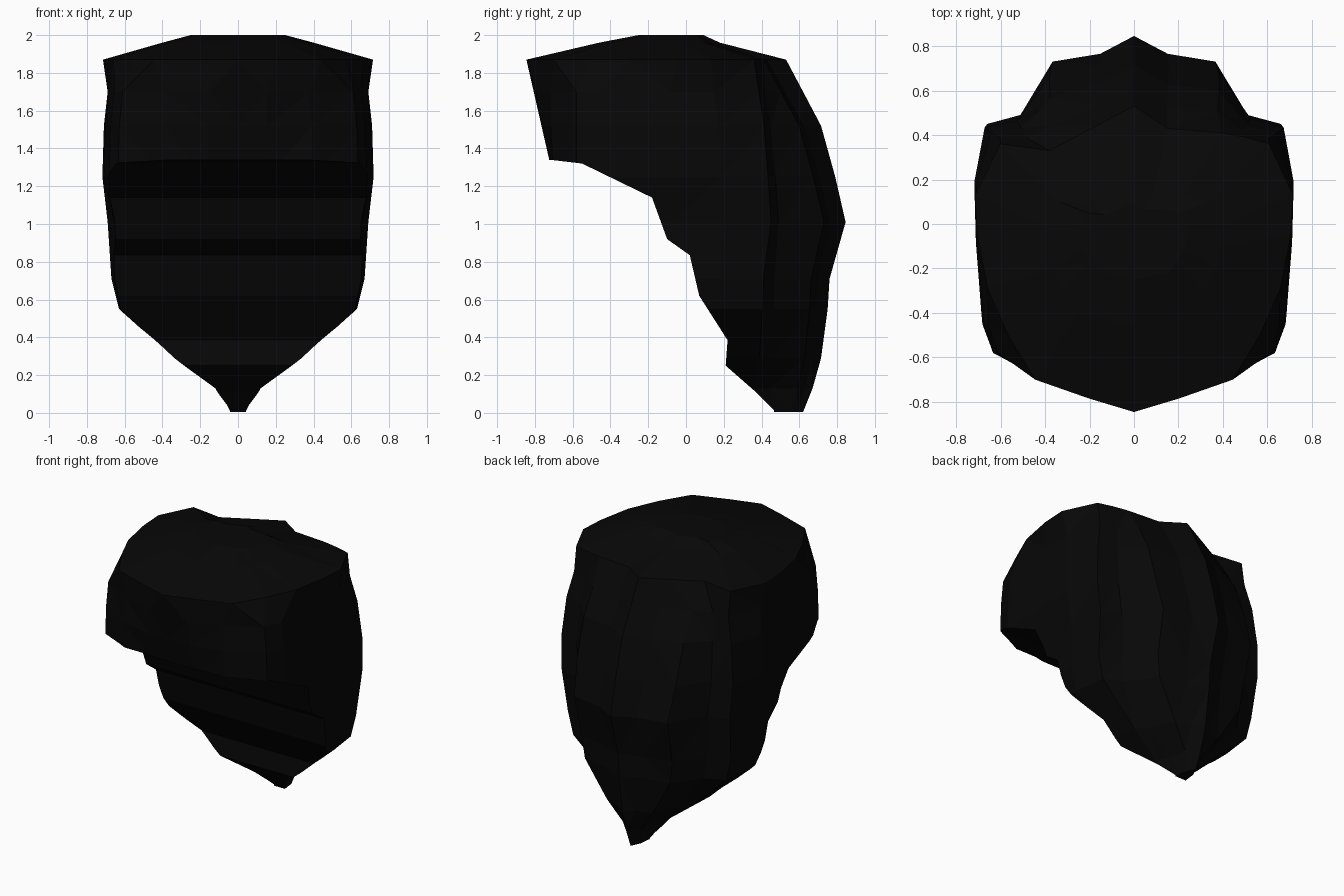
import bpy, bmesh

if "Cube" in bpy.data.objects:
    bpy.data.objects.remove(bpy.data.objects["Cube"])

black = bpy.data.materials.new("near_black_stone")
black.diffuse_color = (0.0022, 0.0022, 0.0022, 1)
black.use_nodes = True
black.node_tree.nodes["Principled BSDF"].inputs["Base Color"].default_value = black.diffuse_color


def finish(name, bm):
    bmesh.ops.recalc_face_normals(bm, faces=bm.faces)
    mesh = bpy.data.meshes.new(name)
    bm.to_mesh(mesh)
    bm.free()
    mesh.materials.append(black)
    obj = bpy.data.objects.new(name, mesh)
    bpy.context.collection.objects.link(obj)
    return obj


# Plan halves as (fraction of half width, y): rounded front, back at its lumpiest, back near the foot
FRONT = [(0, -0.845), (0.22, -0.795), (0.55, -0.715), (0.885, -0.58), (0.95, -0.45), (0.99, -0.08)]
BACK_LUMP = [(1, 0.2), (0.955, 0.45), (0.74, 0.49), (0.53, 0.73), (0.22, 0.765), (0, 0.845)]
BACK_BASE = [(1, 0.12), (0.95, 0.3), (0.74, 0.41), (0.53, 0.48), (0.22, 0.52), (0, 0.53)]

# Top rim: rounder front, and a back with a central wedge that differs left and right
RIM_FRONT = [(0, -0.845), (0.28, -0.785), (0.62, -0.7), (0.79, -0.5), (0.92, -0.29), (0.985, -0.05)]
RIM_RIGHT = [(1, 0.13), (0.85, 0.36), (0.7, 0.39), (0.55, 0.41), (0.21, 0.43), (0, 0.53)]
RIM_LEFT = [(1, 0.13), (0.84, 0.36), (0.68, 0.345), (0.53, 0.33), (0.24, 0.44), (0, 0.53)]

# Height, half width, rearmost y
LEVELS = [(0.005, 0.06, 0.62), (0.13, 0.125, 0.67), (0.29, 0.34, 0.715), (0.55, 0.63, 0.75),
          (0.71, 0.67, 0.76), (1.01, 0.69, 0.845), (1.25, 0.718, 0.79), (1.52, 0.71, 0.715),
          (1.7, 0.69, 0.62), (1.87, 0.715, 0.53)]


def blend(a, b, t):
    return [(p[0] + (q[0] - p[0]) * t, p[1] + (q[1] - p[1]) * t) for p, q in zip(a, b)]


def ring(z, width, rear):
    t = (rear - 0.53) / 0.315
    if z > 1.8:
        front, right, left = RIM_FRONT, RIM_RIGHT, RIM_LEFT
    else:
        limit = -0.845 * max(0.6, 1 - 0.27 * (1.87 - z))
        narrow = 0.96 if z < 1.2 else 1
        front = [(x * narrow, max(y, limit)) for x, y in FRONT]
        upper = z > 1.0
        right = blend(RIM_RIGHT if upper else BACK_BASE, BACK_LUMP, t)
        left = blend(RIM_LEFT if upper else BACK_BASE, BACK_LUMP, t)
    points = front + right + [(-x, y) for x, y in (front + left)[-2:0:-1]]
    return [(x * width, y, z) for x, y in points]


# Rock body: stacked rings with a shallow faceted dome on top
rings = [ring(*level) for level in LEVELS]
rim = rings[-1]
for sx, sy, shift, z in [(0.56, 0.465, -0.067, 1.96), (0.35, 0.25, -0.04, 2.0)]:
    rings.append([(x * sx, y * sy + shift, z) for x, y, _ in rim])
bm = bmesh.new()
loops = [[bm.verts.new(p) for p in r] for r in rings]
for low, high in zip(loops, loops[1:]):
    for i in range(len(low)):
        j = (i + 1) % len(low)
        bm.faces.new((low[i], low[j], high[j], high[i]))
bm.faces.new(loops[0][::-1])
bm.faces.new(loops[-1])
bmesh.ops.triangulate(bm, faces=bm.faces)
rock = finish("rock_body", bm)

# Stepped overhang carved out of the front
STEPS = [(-0.72, 1.34), (-0.55, 1.32), (-0.18, 1.14), (-0.1, 0.92), (0.02, 0.835), (0.07, 0.62),
         (0.22, 0.385), (0.21, 0.25), (0.37, 0.11), (0.465, 0.015), (0.5, -0.3), (-2, -0.3), (-2, 1.36)]
bm = bmesh.new()
face = bm.faces.new([bm.verts.new((-1.5, y, z)) for y, z in STEPS])
side = bmesh.ops.extrude_face_region(bm, geom=[face])
bmesh.ops.translate(bm, vec=(3, 0, 0),
                    verts=[v for v in side["geom"] if isinstance(v, bmesh.types.BMVert)])
cutter = finish("overhang_cutter", bm)
cutter.hide_render = True
cutter.hide_viewport = True
carve = rock.modifiers.new("overhang", 'BOOLEAN')
carve.operation = 'DIFFERENCE'
carve.solver = 'EXACT'
carve.object = cutter
